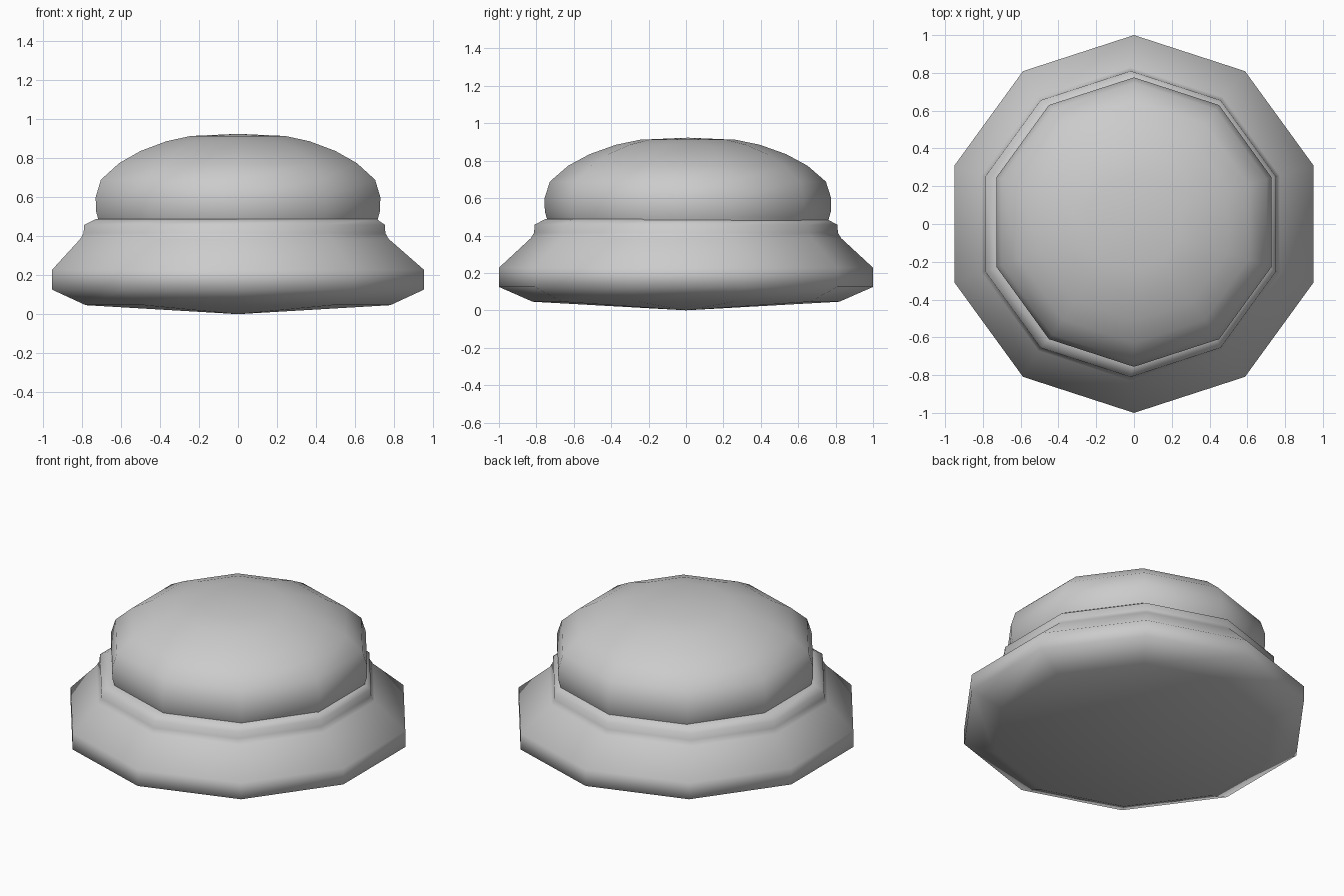
import bpy, bmesh, math

if "Cube" in bpy.data.objects:
    bpy.data.objects.remove(bpy.data.objects["Cube"])

SIDES = 10


def lathe(name, profile, sharp_angle):
    """Spin (radius, z, x shift, y shift) rings into a closed ten-sided solid."""
    bm = bmesh.new()
    rings = []
    for r, z, dx, dy in profile:
        if r == 0:
            rings.append([bm.verts.new((dx, dy, z))] * SIDES)
        else:
            rings.append([bm.verts.new((dx + r * math.cos(math.pi / 2 + 2 * math.pi * i / SIDES),
                                        dy + r * math.sin(math.pi / 2 + 2 * math.pi * i / SIDES), z))
                          for i in range(SIDES)])
    for a, b in zip(rings, rings[1:]):
        for i in range(SIDES):
            j = (i + 1) % SIDES
            bm.faces.new(list(dict.fromkeys((a[i], a[j], b[j], b[i]))))
    bmesh.ops.recalc_face_normals(bm, faces=bm.faces)
    mesh = bpy.data.meshes.new(name)
    bm.to_mesh(mesh)
    bm.free()
    obj = bpy.data.objects.new(name, mesh)
    bpy.context.collection.objects.link(obj)
    bpy.ops.object.select_all(action='DESELECT')
    obj.select_set(True)
    bpy.context.view_layer.objects.active = obj
    bpy.ops.object.shade_smooth_by_angle(angle=math.radians(sharp_angle))
    return obj


# Flared base with shallow pointed underside and a slightly off-centre collar
S = -0.018
lathe("flared_base", [
    (0, 0, 0, 0), (0.82, 0.046, 0, 0), (1.0, 0.125, 0, 0), (1.0, 0.228, 0, 0),
    (0.83, 0.385, S, 0), (0.812, 0.415, S, 0), (0.81, 0.457, S, 0),
    (0.755, 0.487, S / 2, 0), (0, 0.488, 0, 0)], 75)

# Domed cap resting on the collar
D = 0.01
lathe("domed_cap", [(r, z, 0, D) for r, z in [
    (0, 0.46), (0.745, 0.46), (0.755, 0.495), (0.765, 0.53), (0.766, 0.60), (0.738, 0.688),
    (0.64, 0.773), (0.525, 0.835), (0.385, 0.885), (0.255, 0.912), (0, 0.923)]], 60)
